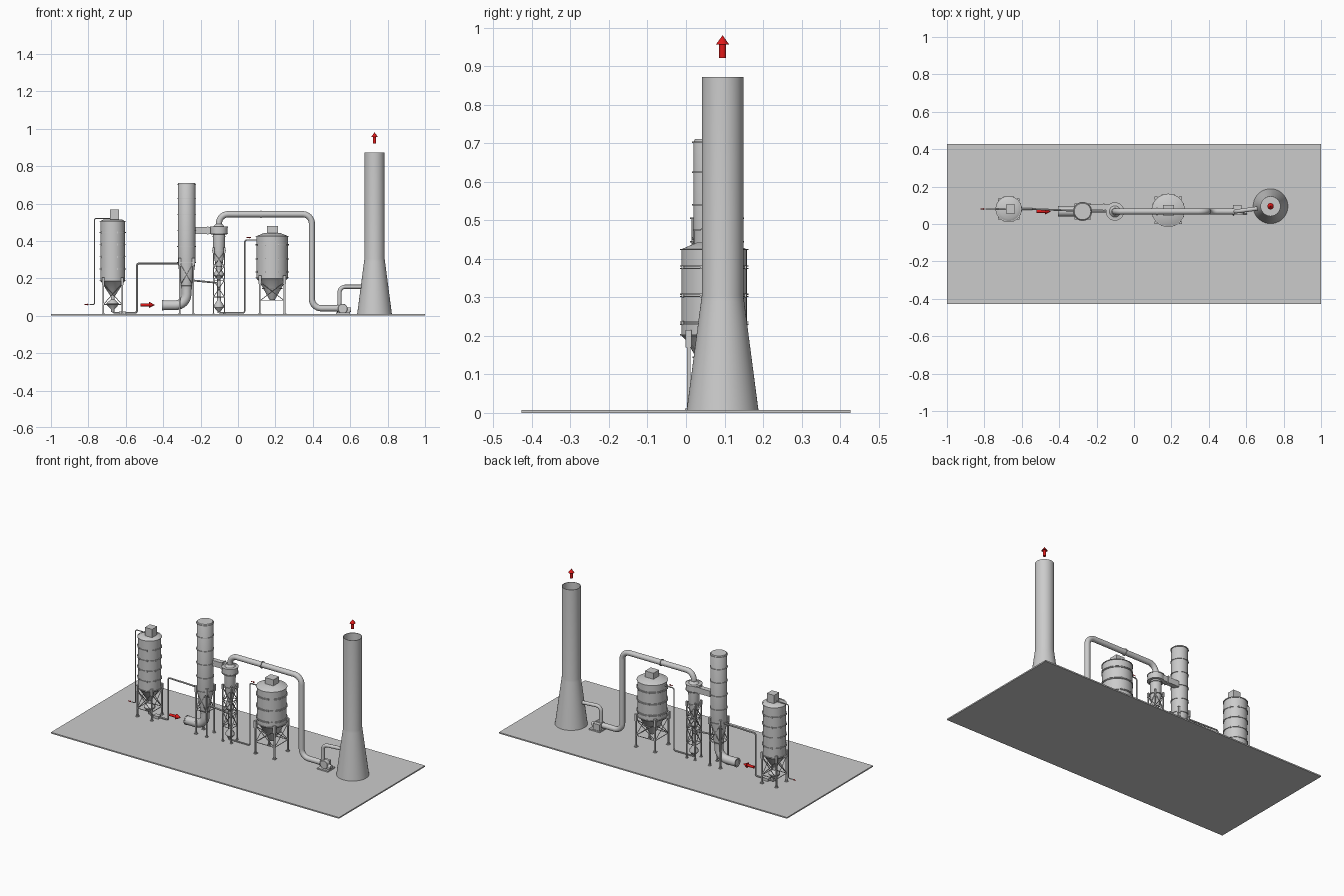
import bpy, bmesh, math
from mathutils import Vector

if "Cube" in bpy.data.objects:
    bpy.data.objects.remove(bpy.data.objects["Cube"])

G = 0.008  # top of ground slab
red = bpy.data.materials.new("red")
red.diffuse_color = (0.75, 0.01, 0.01, 1)
red.use_nodes = True
red.node_tree.nodes["Principled BSDF"].inputs["Base Color"].default_value = red.diffuse_color


def add(name, bm, mat=None, loc=(0, 0, 0)):
    bmesh.ops.recalc_face_normals(bm, faces=bm.faces)
    me = bpy.data.meshes.new(name)
    bm.to_mesh(me)
    bm.free()
    ob = bpy.data.objects.new(name, me)
    ob.location = loc
    bpy.context.collection.objects.link(ob)
    if mat:
        me.materials.append(mat)
    return ob


def box(name, x0, x1, y0, y1, z0, z1):
    bm = bmesh.new()
    bmesh.ops.create_cube(bm, size=1)
    bmesh.ops.scale(bm, vec=(x1 - x0, y1 - y0, z1 - z0), verts=bm.verts)
    return add(name, bm, loc=((x0 + x1) / 2, (y0 + y1) / 2, (z0 + z1) / 2))


def lathe(name, x, y, profile, n=40, mat=None, axis='Z', z=0.0, closed=False):
    """Spin (radius, height) points; open profiles get flat end caps."""
    bm = bmesh.new()
    rings = [[bm.verts.new((r * math.cos(2 * math.pi * i / n), r * math.sin(2 * math.pi * i / n), h))
              for i in range(n)] for r, h in profile]
    pairs = list(zip(rings, rings[1:])) + ([(rings[-1], rings[0])] if closed else [])
    for a, b in pairs:
        for i in range(n):
            bm.faces.new((a[i], a[(i + 1) % n], b[(i + 1) % n], b[i]))
    if not closed:
        bm.faces.new(rings[0])
        bm.faces.new(rings[-1])
    ob = add(name, bm, mat, (x, y, z))
    if axis == 'X':
        ob.rotation_euler = (0, math.pi / 2, 0)
    elif axis == 'Y':
        ob.rotation_euler = (-math.pi / 2, 0, 0)
    return ob


def bands(name, x, y, r, heights, t=0.004):
    for h in heights:
        lathe(name, x, y, [(r - 0.002, h - t / 2), (r + 0.004, h - t / 2),
                           (r + 0.004, h + t / 2), (r - 0.002, h + t / 2)], closed=True)


def pipe(name, pts, r, bend=0.02, res=5):
    """Round pipe along a path, with its corners rounded."""
    P = [Vector(p) for p in pts]
    path = [P[0]]
    for a, b, c in zip(P, P[1:], P[2:]):
        s, e = b + (a - b).normalized() * bend, b + (c - b).normalized() * bend
        for i in range(9):
            t = i / 8 * math.pi / 2
            # quarter arc between the two straight runs
            path.append(b + (s - b) * (1 - math.sin(t)) + (e - b) * (1 - math.cos(t)))
    path.append(P[-1])
    cu = bpy.data.curves.new(name, 'CURVE')
    cu.dimensions = '3D'
    cu.bevel_depth, cu.bevel_resolution, cu.use_fill_caps = r, res, True
    sp = cu.splines.new('POLY')
    sp.points.add(len(path) - 1)
    for q, p in zip(sp.points, path):
        q.co = (*p, 1)
    ob = bpy.data.objects.new(name, cu)
    bpy.context.collection.objects.link(ob)
    return ob


def frame(name, x, y, d, top, braces, w=0.004, plate=0.03):
    """Four legs with foot plates, top brackets, ties and crossed braces."""
    c = [(x + d * sx, y + d * sy) for sx, sy in ((1, 1), (-1, 1), (-1, -1), (1, -1))]
    for i, (px, py) in enumerate(c):
        box(name + "_leg", px - w, px + w, py - w, py + w, G, top)
        box(name + "_foot", px - 2 * w, px + 2 * w, py - 2 * w, py + 2 * w, G, G + 0.004)
        box(name + "_bracket", px - 1.7 * w, px + 1.7 * w, py - 1.7 * w, py + 1.7 * w, top - plate, top + 0.01)
        qx, qy = c[(i + 1) % 4]
        for lo, hi in braces:
            pipe(name + "_brace", [(px, py, lo), (qx, qy, hi)], 0.0022, res=1)
            pipe(name + "_brace", [(px, py, hi), (qx, qy, lo)], 0.0022, res=1)
            pipe(name + "_tie", [(px, py, lo), (qx, qy, lo)], 0.0022, res=1)


def arrow(name, loc, length, sr, hr, axis):
    h = length * 0.6
    lathe(name, loc[0], loc[1], [(sr, 0), (sr, h), (hr, h), (0.0005, length)], 16, red, axis, loc[2])


# ground slab
box("ground_slab", -1, 1, -0.427, 0.427, 0, G)

# feed silo
sx, sy = -0.67, 0.08
lathe("feed_silo", sx, sy, [(0.012, 0.105), (0.062, 0.183), (0.066, 0.185), (0.066, 0.505), (0.05, 0.515)])
bands("feed_silo_band", sx, sy, 0.066, (0.19, 0.25, 0.315, 0.38, 0.445, 0.505))
box("feed_silo_filter", -0.685, -0.635, 0.055, 0.105, 0.51, 0.567)
lathe("feed_silo_valve", sx, sy, [(0.008, 0.02), (0.01, 0.035), (0.033, 0.06), (0.033, 0.066),
                                  (0.01, 0.088), (0.01, 0.11)], 24)
frame("feed_silo", sx, sy, 0.05, 0.195, [(0.06, 0.17)])
pipe("filling_pipe", [(-0.66, sy, 0.521), (-0.767, sy, 0.521), (-0.767, sy, 0.06), (-0.795, sy, 0.06)],
     0.003, 0.01, 3)
arrow("filling_arrow", (-0.82, sy, 0.06), 0.022, 0.002, 0.005, 'X')
pipe("feed_pipe", [(-0.67, sy, 0.03), (-0.67, sy, 0.016), (-0.54, sy, 0.016), (-0.54, sy, 0.28),
                   (-0.29, 0.07, 0.28)], 0.005, 0.012, 3)
box("feed_blower", -0.635, -0.6, sy - 0.014, sy + 0.014, G, 0.024)

# reactor tower with gas inlet
rx, ry = -0.275, 0.067
lathe("reactor", rx, ry, [(0.028, 0.14), (0.03, 0.17), (0.047, 0.285), (0.047, 0.705), (0.044, 0.711)])
bands("reactor_band", rx, ry, 0.047, (0.285, 0.37, 0.455, 0.54, 0.625, 0.703))
frame("reactor", rx, ry, 0.037, 0.3, [(0.16, 0.28)])
pipe("gas_inlet_elbow", [(-0.40, ry, 0.056), (rx, ry, 0.056), (rx, ry, 0.16)], 0.026, 0.06, 8)
lathe("gas_inlet_flange", -0.405, ry, [(0.02, 0), (0.028, 0), (0.028, 0.006), (0.02, 0.006)],
      axis='X', z=0.056, closed=True)
arrow("gas_inlet_arrow", (-0.52, ry, 0.058), 0.075, 0.008, 0.016, 'X')

# cyclone with crossover duct
cx, cy = -0.102, 0.067
box("crossover_duct", -0.24, -0.10, 0.075, 0.105, 0.438, 0.474)
box("crossover_flange", -0.165, -0.158, 0.071, 0.109, 0.434, 0.478)
lathe("cyclone", cx, cy, [(0.01, 0.225), (0.031, 0.34), (0.033, 0.435), (0.046, 0.436), (0.046, 0.474),
                          (0.03, 0.476), (0.018, 0.49)])
bands("cyclone_band", cx, cy, 0.033, (0.35, 0.425))
bands("cyclone_rim", cx, cy, 0.045, (0.438, 0.474))
for z in (0.215, 0.045):
    lathe("cyclone_valve", cx, cy, [(0.008, z - 0.03), (0.008, z - 0.022), (0.026, z), (0.026, z + 0.012),
                                    (0.01, z + 0.036), (0.01, z + 0.055)], 24)
lathe("cyclone_downpipe", cx, cy, [(0.009, 0.08), (0.009, 0.2)], 20)
frame("cyclone", cx, cy, 0.029, 0.355, [(0.1, 0.19), (0.19, 0.265), (0.265, 0.34)], 0.003, 0.02)
pipe("return_pipe", [(cx, cy, 0.175), (rx + 0.02, ry, 0.19)], 0.005, res=3)
pipe("ash_pipe", [(cx, cy, 0.015), (0.036, cy, 0.015), (0.036, cy, 0.405), (0.12, cy, 0.405)], 0.004, 0.012, 3)
arrow("ash_arrow", (0.045, cy, 0.418), 0.026, 0.002, 0.005, 'X')

# clean gas main to the fan
pipe("gas_main", [(cx, cy, 0.47), (cx, cy, 0.543), (0.395, cy, 0.543), (0.395, cy, 0.04), (0.545, cy, 0.04)],
     0.0165, 0.05, 7)
for x in (0.53, 0.12):
    lathe("gas_main_flange", x, cy, [(0.014, 0), (0.021, 0), (0.021, 0.005), (0.014, 0.005)],
          axis='X', z=0.04 if x > 0.5 else 0.543, closed=True)

# product silo
px, py = 0.183, 0.073
lathe("product_silo", px, py, [(0.014, 0.085), (0.045, 0.14), (0.07, 0.185), (0.085, 0.2), (0.085, 0.425),
                               (0.045, 0.442)], 48)
bands("product_silo_band", px, py, 0.085, (0.203, 0.23, 0.236, 0.302, 0.308, 0.375, 0.381, 0.424), 0.003)
bands("hopper_band", px, py, 0.052, (0.145,))
box("product_silo_filter", 0.155, 0.213, 0.046, 0.102, 0.435, 0.48)
frame("product_silo", px, py, 0.066, 0.205, [(0.08, 0.18)], 0.0045, 0.035)

# silo side lugs
for x, y, r, hs in ((sx, sy, 0.068, (0.25, 0.315, 0.38, 0.445)), (px, py, 0.088, (0.233, 0.305, 0.378))):
    for h in hs:
        for k in range(8):
            a = math.pi * k / 4 + math.pi / 8
            lx, ly = x + r * math.cos(a), y + r * math.sin(a)
            box("silo_lug", lx - 0.003, lx + 0.003, ly - 0.003, ly + 0.003, h - 0.005, h + 0.005)

# fan and its outlet duct
lathe("fan_housing", 0.56, 0.05, [(0.024, 0), (0.026, 0.002), (0.026, 0.026), (0.024, 0.028)], axis='Y', z=0.038)
box("fan_base", 0.525, 0.6, 0.035, 0.105, G, 0.016)
box("fan_inlet_box", 0.53, 0.575, 0.076, 0.102, 0.014, 0.055)
lathe("fan_motor", 0.56, 0.064, [(0.012, 0), (0.012, 0.045)], 20, axis='X', z=0.032)
box("motor_support", 0.575, 0.598, 0.052, 0.076, G, 0.03)
pipe("fan_outlet_duct", [(0.543, cy, 0.05), (0.543, cy, 0.155), (0.675, 0.085, 0.155)], 0.011, 0.03)

# chimney, open at the top
lathe("chimney", 0.73, 0.095, [(0.093, G), (0.056, 0.29), (0.054, 0.305), (0.054, 0.872),
                               (0.051, 0.872), (0.051, 0.305), (0.053, 0.29), (0.09, G)], 56, closed=True)
arrow("exhaust_arrow", (0.73, 0.095, 0.922), 0.058, 0.009, 0.017, 'Z')

# curves to meshes, then smooth round surfaces
bpy.context.view_layer.update()
for kind in ('CURVE', 'MESH'):
    bpy.ops.object.select_all(action='DESELECT')
    obs = [o for o in bpy.data.objects if o.type == kind]
    for o in obs:
        o.select_set(True)
    bpy.context.view_layer.objects.active = obs[0]
    if kind == 'CURVE':
        bpy.ops.object.convert(target='MESH')
    else:
        bpy.ops.object.shade_smooth_by_angle(angle=math.radians(35))
